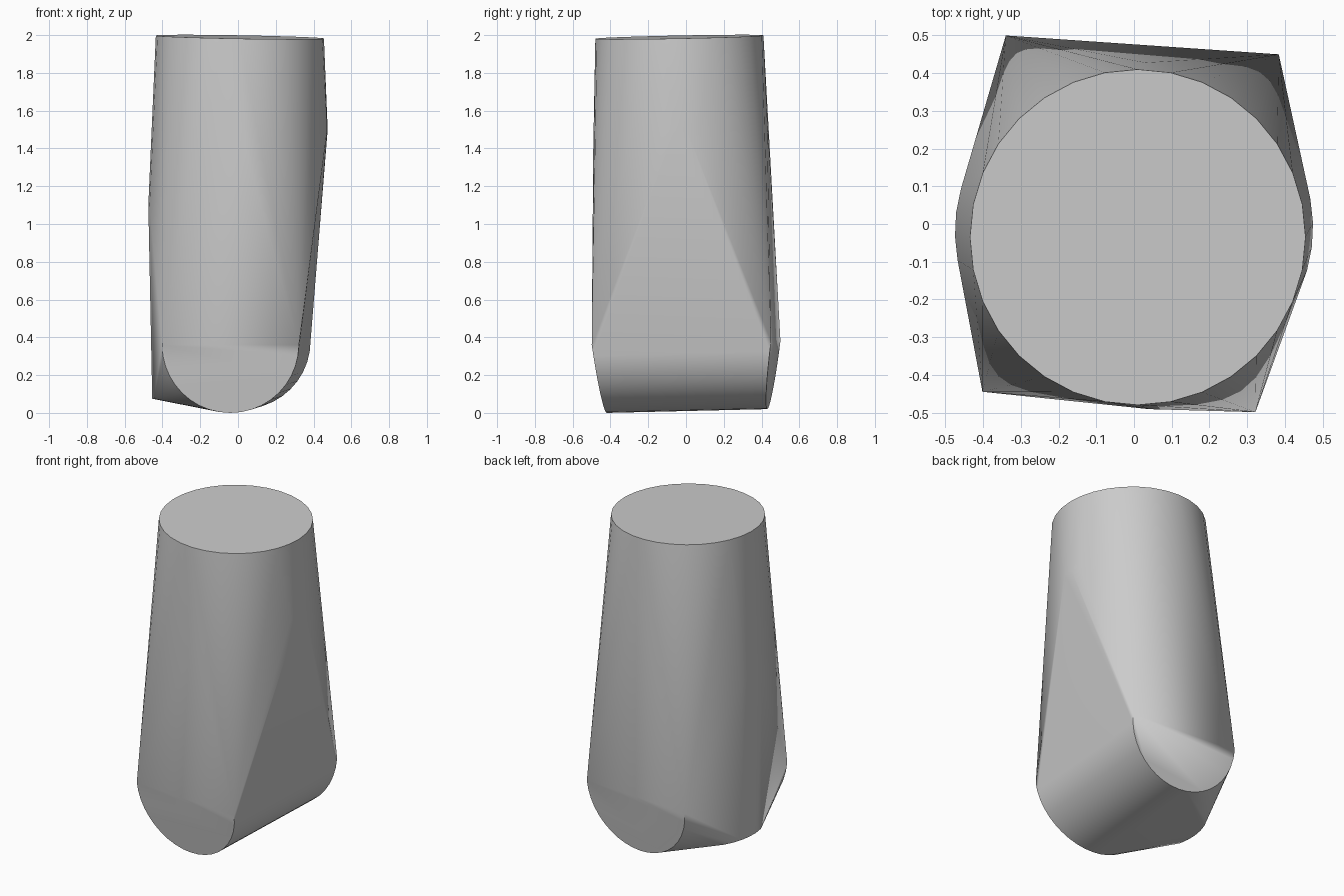
import bpy
import bmesh
from math import sin, cos, pi, radians
from mathutils import Vector

cube = bpy.data.objects.get("Cube")
if cube:
    bpy.data.objects.remove(cube, do_unlink=True)


def arc(center, side, up, start, end, count):
    """Points on an ellipse spanned by two half axes."""
    c, s, u = Vector(center), Vector(side), Vector(up)
    angles = [radians(start + (end - start) * i / count) for i in range(count + 1)]
    return [c + s * cos(a) + u * sin(a) for a in angles]


# Slightly tilted round top
points = arc((0.01, -0.035, 1.99), (0.445, 0, -0.008), (0, 0.445, 0.009), 0, 348.75, 31)

# Half-round foot: front and back ends, leaning inwards at the bottom
points += arc((-0.04, -0.472, 0.36), (0.362, -0.027, 0), (0, 0.052, -0.36), 0, 180, 20)
points += arc((0.022, 0.475, 0.38), (0.362, -0.025, 0), (0, -0.045, -0.36), 0, 180, 20)

# Low flare along the right side of the foot
points += arc((0, -0.03, 0.075), (-0.455, 0, 0), (0, 0.43, 0), -12, 30, 5)

# Gentle bulge on the sides of the body
points += arc((0, -0.02, 1.1), (-0.475, 0, 0), (0, 0.44, 0), -10, 15, 3)
points += arc((0, -0.01, 1.5), (0.475, 0, 0), (0, 0.44, 0), -15, 10, 3)
points += [Vector((0.04, -0.491, 1.4)), Vector((0.03, 0.428, 1.6))]

# Wrap one skin around the profiles
bm = bmesh.new()
for p in points:
    bm.verts.new(p)
hull = bmesh.ops.convex_hull(bm, input=bm.verts[:])
loose = [v for v in bm.verts if not v.link_faces]
bmesh.ops.delete(bm, geom=loose, context='VERTS')
bmesh.ops.dissolve_limit(bm, angle_limit=radians(0.3), verts=bm.verts[:], edges=bm.edges[:])
bmesh.ops.recalc_face_normals(bm, faces=bm.faces[:])
mesh = bpy.data.meshes.new("body")
bm.to_mesh(mesh)
bm.free()

body = bpy.data.objects.new("body", mesh)
bpy.context.collection.objects.link(body)

# Plain grey
grey = bpy.data.materials.new("light_grey")
grey.use_nodes = True
colour = (0.6, 0.6, 0.6, 1)
grey.diffuse_color = colour
grey.node_tree.nodes["Principled BSDF"].inputs["Base Color"].default_value = colour
mesh.materials.append(grey)

bpy.context.view_layer.objects.active = body
body.select_set(True)
bpy.ops.object.shade_smooth_by_angle(angle=radians(30))
